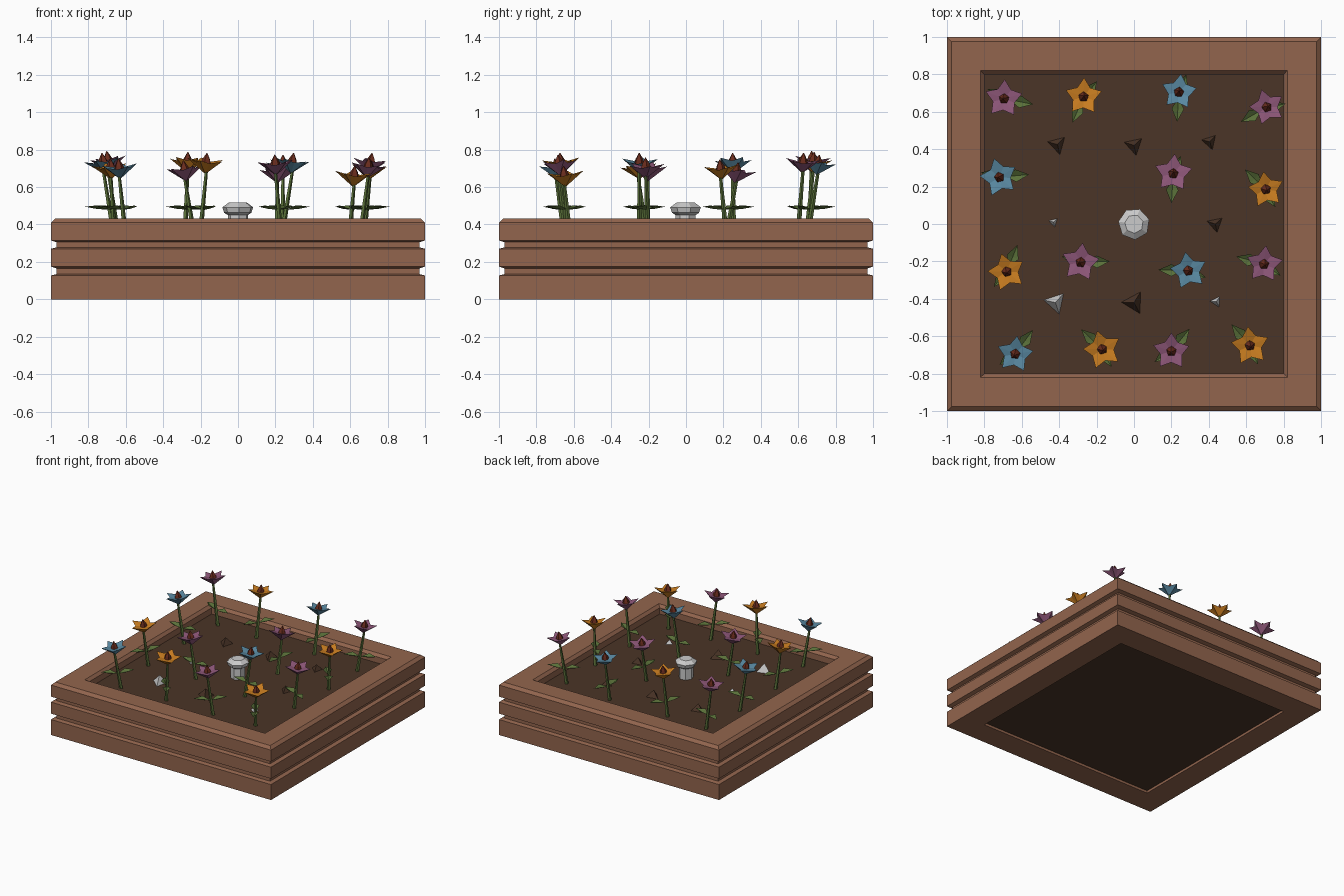
import bpy, math, random
from mathutils import Vector, Matrix

if "Cube" in bpy.data.objects:
    bpy.data.objects.remove(bpy.data.objects["Cube"])

random.seed(4)


def material(name, rgb):
    m = bpy.data.materials.new(name)
    m.diffuse_color = (*rgb, 1)
    m.use_nodes = True
    m.node_tree.nodes["Principled BSDF"].inputs["Base Color"].default_value = m.diffuse_color
    return m


WOOD = material("wood", (.29, .13, .075))
SOIL = material("soil", (.07, .035, .02))
GREEN = material("leaf_green", (.10, .16, .04))
CORE = material("flower_core", (.14, .025, .012))
PETAL = {"purple": material("purple", (.27, .095, .19)),
         "orange": material("orange", (.6, .21, .015)),
         "blue": material("blue", (.1, .25, .36))}


def build(name, verts, faces, mat=None):
    me = bpy.data.meshes.new(name)
    me.from_pydata([tuple(v) for v in verts], [], faces)
    ob = bpy.data.objects.new(name, me)
    bpy.context.collection.objects.link(ob)
    if mat:
        me.materials.append(mat)
    return ob


def lathe(name, profile, sides, mat=None, closed=False, phase=0.0, scale=1.0):
    """Turn an (r, z) profile with few sides; open profiles get end caps."""
    verts, n = [], len(profile)
    for r, z in profile:
        for k in range(sides):
            a = phase + 2 * math.pi * k / sides
            verts.append((r * scale * math.cos(a), r * scale * math.sin(a), z))
    faces = []
    for i in range(n if closed else n - 1):
        j = (i + 1) % n
        for k in range(sides):
            l = (k + 1) % sides
            faces.append((i * sides + k, i * sides + l, j * sides + l, j * sides + k))
    if not closed:
        faces.append(tuple(reversed(range(sides))))
        faces.append(tuple(range((n - 1) * sides, n * sides)))
    return build(name, verts, faces, mat)


# timber frame: three stacked boards with grooves and a chamfered rim
frame = [(.8, 0), (1, 0), (1, .127), (.97, .135), (.97, .165), (1, .175),
         (1, .27), (.97, .278), (.97, .305), (1, .315), (1, .41),
         (.976, .432), (.82, .432), (.8, .41)]
lathe("planter_frame", frame, 4, WOOD, True, math.pi / 4, math.sqrt(2))
# soil bed
lathe("soil_bed", [(.8, .02), (.8, .36)], 4, SOIL, False, math.pi / 4, math.sqrt(2))
# stone post with faceted cap
lathe("stone_post", [(.055, .35), (.055, .45), (.075, .463), (.085, .492), (.05, .517)], 7, phase=.3)

# clods and pebbles: three-sided pyramids (x, y, radius, earthy)
for x, y, r, earthy in [(-.41, .425, .06, 1), (0, .42, .06, 1), (.405, .44, .05, 1),
                        (-.43, .01, .032, 0), (.435, 0, .052, 1), (-.42, -.42, .07, 0),
                        (0, -.42, .072, 1), (.44, -.415, .038, 0)]:
    p = lathe("clod" if earthy else "pebble", [(r, 0), (.001, r)], 3, SOIL if earthy else None,
              phase=math.radians(50 + random.uniform(-10, 10)))
    p.location = (x, y, .355)


def leaf(name, base, angle):
    pts = [(0, 0, -.01), (.06, -.033, .012), (.13, 0, .005), (.06, .033, .012), (.06, 0, -.008)]
    rot = Matrix.Rotation(angle, 3, 'Z')
    build(name, [base + rot @ Vector(p) for p in pts],
          [(0, 1, 4), (1, 2, 4), (2, 3, 4), (3, 0, 4)], GREEN)


def flower(color, x, y, z, tx, ty):
    """Head at x, y, z; (tx, ty) is the tip of its most visible leaf."""
    head = Vector((x, y, z - .012))
    base = Vector((x + .33 * (tx - x), y + .33 * (ty - y), .35))
    # leaning stem
    bottom = head - Vector((0, 0, .045))
    verts = []
    for c, r in ((base, .015), (bottom, .009)):
        verts += [c + Vector((r * math.cos(a), r * math.sin(a), 0))
                  for a in (2 * math.pi * k / 5 for k in range(5))]
    build("stem", verts, [(k, (k + 1) % 5, 5 + (k + 1) % 5, 5 + k) for k in range(5)], GREEN)
    # pair of leaves
    mid = base.lerp(bottom, .45)
    mid.z = .49
    a = math.atan2(ty - mid.y, tx - mid.x)
    leaf("leaf_a", mid, a)
    leaf("leaf_b", mid, a + math.radians(165))
    # star-shaped cup and pointed core, tilted with the stem
    tilt = Vector((0, 0, 1)).rotation_difference((head - base).normalized()).to_matrix()
    size, turn = random.uniform(.97, 1.08), math.radians(95 + random.uniform(-15, 15))
    star = [(0, 0, -.055), (0, 0, -.006)]
    for k in range(10):
        t = turn + math.pi * k / 5
        r, h = ((.098, .018), (.058, .004))[k % 2]
        star.append((r * math.cos(t), r * math.sin(t), h))
    faces = []
    for k in range(10):
        i, j = 2 + k, 2 + (k + 1) % 10
        faces += [(0, j, i), (1, i, j)]
    build("petals", [head + tilt @ Vector(v) * size for v in star], faces, PETAL[color])
    core = lathe("flower_core", [(.03, -.006), (.022, .02), (.002, .055)], 5, CORE, phase=turn)
    core.matrix_world = Matrix.Translation(head) @ tilt.to_4x4()


# planting, back row to front row
for f in [("purple", -.695, .67, .75, -.54, .64), ("orange", -.27, .68, .745, -.315, .575),
          ("blue", .24, .705, .73, .23, .545), ("purple", .71, .625, .74, .57, .545),
          ("blue", -.72, .25, .74, -.557, .265), ("purple", .21, .27, .69, .2, .11),
          ("orange", .705, .185, .705, .61, .275), ("orange", -.68, -.255, .71, -.63, -.13),
          ("purple", -.285, -.205, .70, -.14, -.2), ("blue", .29, -.25, .74, .125, -.245),
          ("purple", .695, -.215, .715, .57, -.18), ("blue", -.635, -.695, .71, -.54, -.565),
          ("orange", -.17, -.67, .74, -.27, -.575), ("purple", .2, -.68, .73, .285, -.575),
          ("orange", .62, -.65, .67, .546, -.565)]:
    flower(*f)
